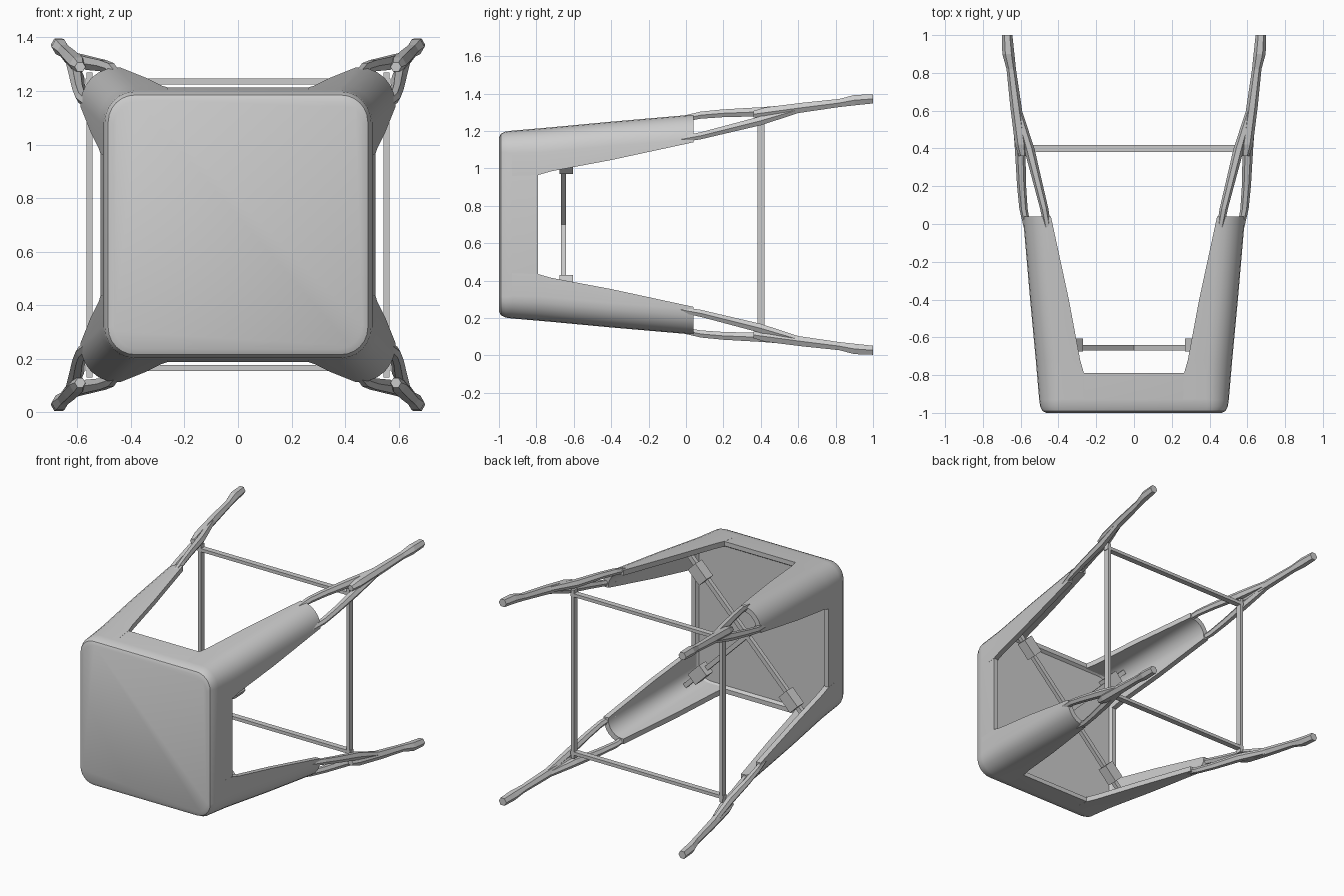
import bpy, bmesh
from math import sin, cos, pi
from mathutils import Matrix

if "Cube" in bpy.data.objects:
    bpy.data.objects.remove(bpy.data.objects["Cube"])

CZ = 0.70  # height of the stool's own axis (it lies on its side)


def finish(name, bm):
    bmesh.ops.recalc_face_normals(bm, faces=bm.faces)
    me = bpy.data.meshes.new(name)
    bm.to_mesh(me)
    bm.free()
    ob = bpy.data.objects.new(name, me)
    ob.location.z = CZ
    bpy.context.collection.objects.link(ob)
    return ob


def loft(name, rings, smooth=False):
    """Skin closed rings of points and cap both ends."""
    bm = bmesh.new()
    loops = [[bm.verts.new(p) for p in r] for r in rings]
    n = len(loops[0])
    for a, b in zip(loops, loops[1:]):
        for i in range(n):
            j = (i + 1) % n
            bm.faces.new((a[i], a[j], b[j], b[i]))
    bm.faces.new(loops[0])
    bm.faces.new(loops[-1])
    ob = finish(name, bm)
    if smooth:
        bpy.context.view_layer.objects.active = ob
        ob.select_set(True)
        bpy.ops.object.shade_smooth_by_angle()
        ob.select_set(False)
    return ob


def box(name, center, size, angle=0.0):
    """Box turned by angle about the y axis."""
    bm = bmesh.new()
    bmesh.ops.create_cube(bm, size=1.0)
    rot = Matrix.Rotation(angle, 4, 'Y')
    bmesh.ops.transform(bm, verts=bm.verts,
                        matrix=Matrix.Translation(center) @ rot @ Matrix.Diagonal((*size, 1)))
    return finish(name, bm)


def rounded_square(y, s, r, steps=6):
    pts = []
    for k in range(4):
        cx = (s - r) * (1 if k in (0, 3) else -1)
        cz = (s - r) * (1 if k in (0, 1) else -1)
        for i in range(steps + 1):
            a = (k + i / steps) * pi / 2
            pts.append((cx + r * cos(a), y, cz + r * sin(a)))
    return pts


def corner_sheet(y, s, a, r, t, sx, sz, steps=6):
    """Angle-shaped leg section: two arms joined by a round corner."""
    def arc(rad):
        return [(s - r + rad * cos(i / steps * pi / 2), s - r + rad * sin(i / steps * pi / 2))
                for i in range(steps + 1)]
    outer = [(s, a)] + arc(r) + [(a, s)]
    inner = [(s - t, a)] + arc(r - t) + [(a, s - t)]
    return [(sx * x, y, sz * z) for x, z in outer + inner[::-1]]


def rod(name, stations, sx, sz, sides=6):
    """Rod along y through (x, y, z, radius) stations."""
    rings = [[(sx * x + r * cos(2 * pi * i / sides), y, sz * z + r * sin(2 * pi * i / sides))
              for i in range(sides)] for x, y, z, r in stations]
    return loft(name, rings)


# Seat: thick pad with rounded rim, closed underside slightly recessed
loft("seat", [rounded_square(y, s, r) for y, s, r in (
    (-1.0, 0.465, 0.09), (-0.99, 0.485, 0.10), (-0.965, 0.497, 0.11), (-0.93, 0.502, 0.12),
    (-0.79, 0.513, 0.13), (-0.79, 0.483, 0.10), (-0.81, 0.47, 0.09))],
     smooth=True)

STRIP = ((0.563, -0.03, 0.455, 0.018), (0.585, 0.08, 0.475, 0.022), (0.595, 0.2, 0.505, 0.024),
         (0.603, 0.4, 0.555, 0.028), (0.627, 0.62, 0.62, 0.02))

# Four splayed legs
for sx in (-1, 1):
    for sz in (-1, 1):
        # upper leg sheet, tapering away from the seat
        loft("leg_sheet", [corner_sheet(y, s, a, r, 0.035, sx, sz) for y, s, a, r in (
            (-0.93, 0.502, 0.26, 0.12), (-0.79, 0.514, 0.265, 0.13), (-0.72, 0.52, 0.285, 0.13),
            (-0.4, 0.55, 0.345, 0.13), (0.04, 0.588, 0.44, 0.135))], smooth=True)
        # two strips around the slot
        rod("leg_strip", STRIP, sx, sz)
        rod("leg_strip", [(z, y, x, r) for x, y, z, r in STRIP], sx, sz)
        # lower leg and foot
        rod("foot_leg", [(0.59, 0.36, 0.59, 0.02), (0.598, 0.42, 0.598, 0.032),
                         (0.625, 0.62, 0.625, 0.03), (0.65, 0.82, 0.65, 0.025),
                         (0.665, 0.9, 0.665, 0.032), (0.672, 1.0, 0.672, 0.028)], sx, sz)
        # brace pad inside each leg corner
        box("brace_pad", (0.34 * sx, -0.64, 0.34 * sz), (0.12, 0.07, 0.08), -sx * sz * pi / 4)

# Stretchers joining the lower legs
for s in (-1, 1):
    box("stretcher", (0, 0.40, 0.535 * s), (1.14, 0.038, 0.022))
    box("stretcher", (0.555 * s, 0.40, 0), (0.022, 0.038, 1.14))
    # crossed brace under the seat
    box("cross_brace", (0, -0.655, 0), (1.3, 0.028, 0.03), s * pi / 4)
